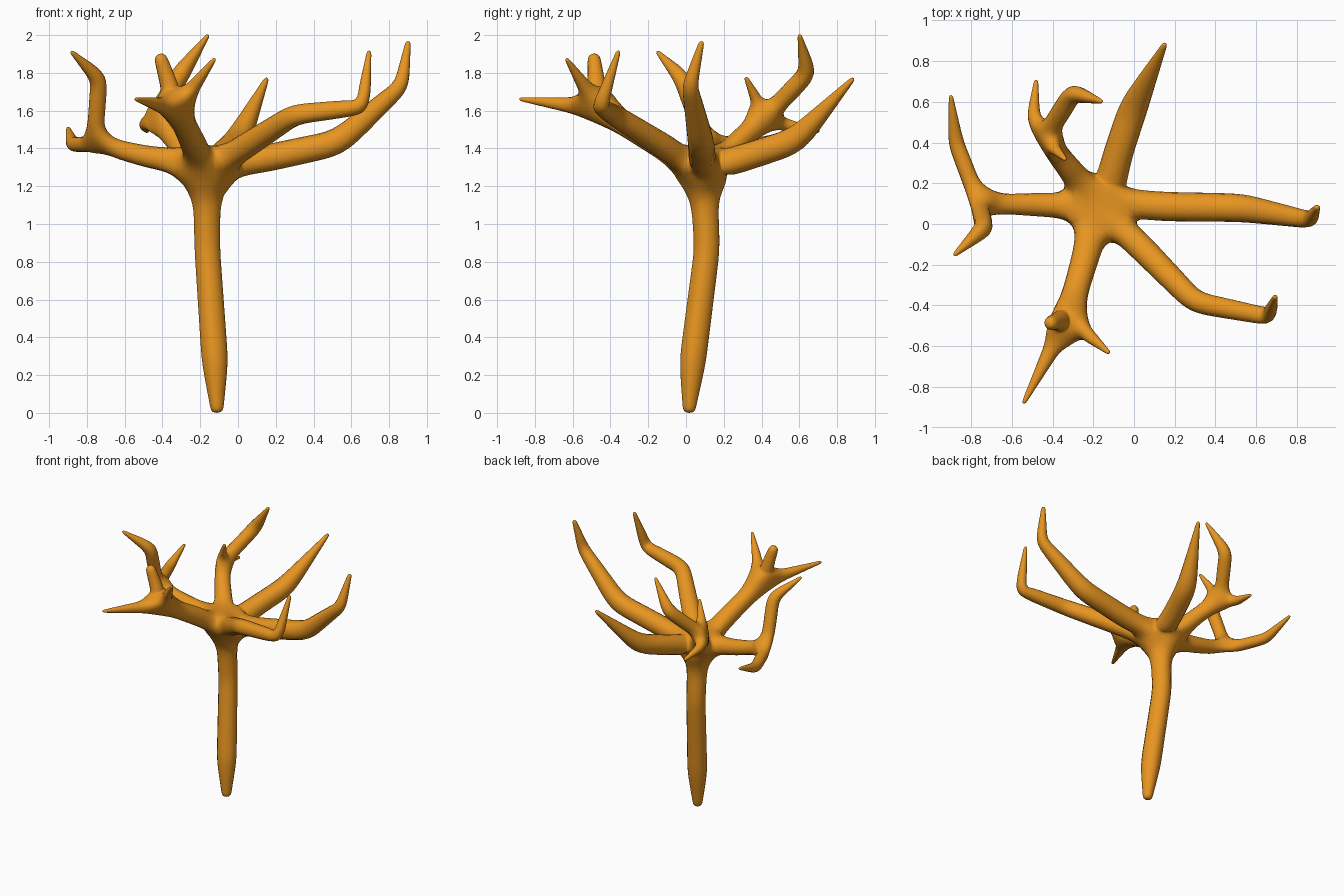
import bpy

# Skeleton: each point is (x, y, z, radius)
trunk = [(-0.11, 0.015, -0.003, 0.033), (-0.122, 0.035, 0.27, 0.076),
         (-0.163, 0.112, 0.87, 0.073), (-0.165, 0.09, 1.28, 0.08)]
FORK = 3  # index of the last trunk point

# Limbs: (shared path from the fork, twigs that leave its end)
limbs = [
    # right limb
    ([(0.53, 0.08, 1.43, 0.076), (0.865, 0.02, 1.73, 0.045), (0.902, 0.085, 1.97, 0.014)], []),
    # front right limb
    ([(0.30, -0.385, 1.58, 0.060), (0.66, -0.455, 1.62, 0.046), (0.695, -0.355, 1.92, 0.012)], []),
    # back limb
    ([(0.0, 0.58, 1.44, 0.077), (0.155, 0.89, 1.775, 0.012)], []),
    # left limb with two twigs
    ([(-0.76, 0.10, 1.425, 0.046)],
     [[(-0.735, -0.02, 1.77, 0.050), (-0.885, -0.155, 1.915, 0.010)],
      [(-0.875, 0.40, 1.42, 0.042), (-0.90, 0.635, 1.51, 0.010)]]),
    # front limb with three twigs
    ([(-0.325, -0.46, 1.61, 0.064)],
     [[(-0.545, -0.885, 1.662, 0.010)],
      [(-0.12, -0.635, 1.878, 0.010)],
      [(-0.418, -0.49, 1.905, 0.034)]]),
    # back left limb with three twigs
    ([(-0.44, 0.42, 1.56, 0.052)],
     [[(-0.30, 0.645, 1.80, 0.052), (-0.155, 0.60, 2.005, 0.010)],
      [(-0.335, 0.315, 1.78, 0.010)],
      [(-0.495, 0.53, 1.525, 0.036), (-0.48, 0.71, 1.49, 0.010)]]),
]

points, edges = list(trunk), [(i, i + 1) for i in range(FORK)]


def grow(start, path):
    """Chain new points on to an existing one and return the last index."""
    for p in path:
        points.append(p)
        edges.append((start, len(points) - 1))
        start = len(points) - 1
    return start


for path, twigs in limbs:
    end = grow(FORK, path)
    for twig in twigs:
        grow(end, twig)

# Skinned, smoothed tree
mesh = bpy.data.meshes.new("bare_tree")
mesh.from_pydata([p[:3] for p in points], edges, [])
tree = bpy.data.objects.new("bare_tree", mesh)
bpy.context.collection.objects.link(tree)

skin = tree.modifiers.new("skin", 'SKIN')
skin.use_smooth_shade = True
skin.branch_smoothing = 0.0
for i, (sv, p) in enumerate(zip(mesh.skin_vertices[0].data, points)):
    sv.radius = (p[3], p[3])
    sv.use_root = (i == 0)

sub = tree.modifiers.new("smooth", 'SUBSURF')
sub.levels = sub.render_levels = 2

# Orange bark
bark = bpy.data.materials.new("orange_bark")
bark.diffuse_color = (0.8, 0.3, 0.015, 1)
mesh.materials.append(bark)
